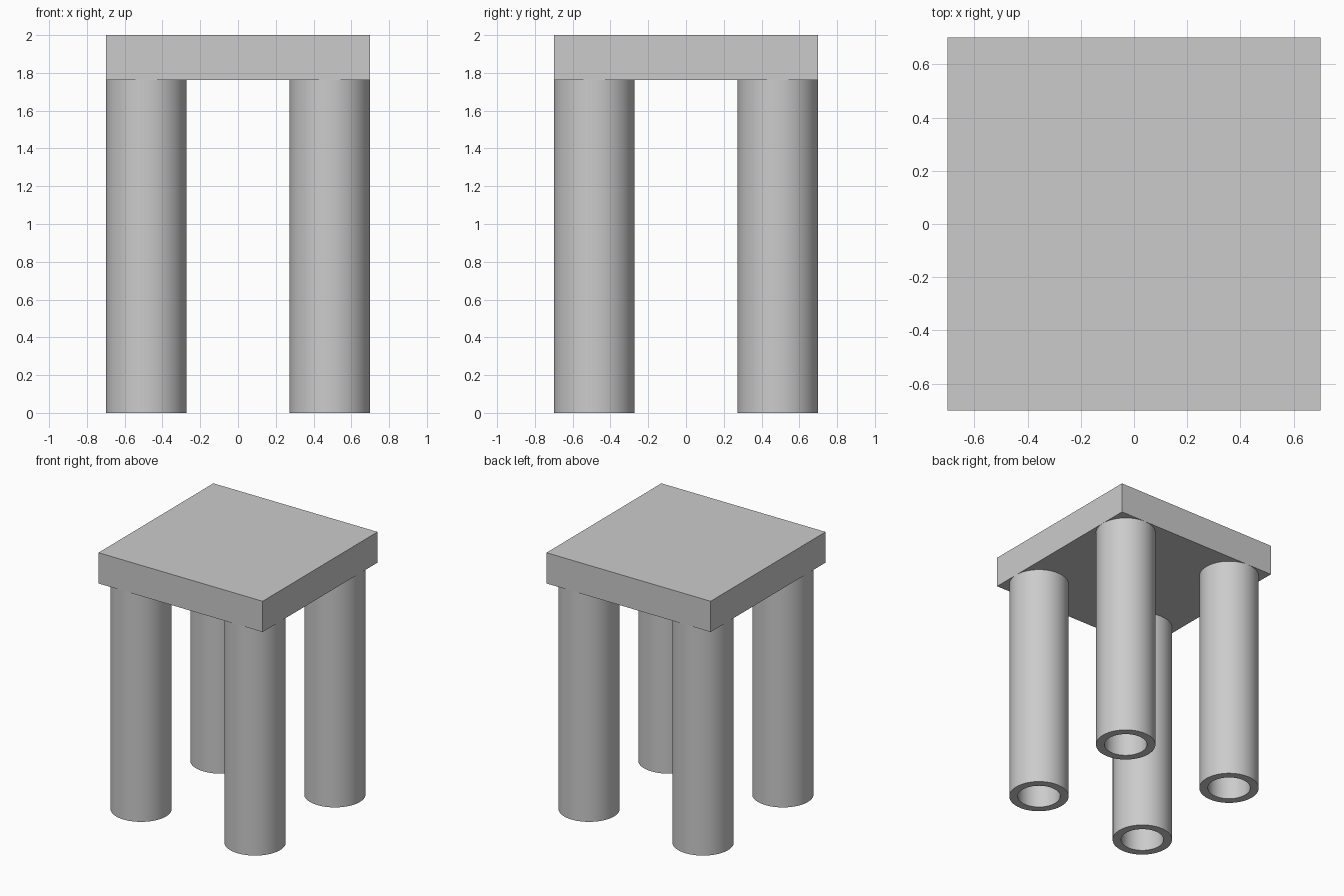
import bpy
import bmesh
import math

cube = bpy.data.objects.get("Cube")
if cube:
    bpy.data.objects.remove(cube, do_unlink=True)

HALF = 0.70          # half width of the square top
UNDERSIDE = 1.763    # height where the legs meet the top
HEIGHT = 2.0
OUTER, INNER = 0.214, 0.153
SIDES = 64

grey = bpy.data.materials.new("light grey")
grey.use_nodes = True
colour = (0.6, 0.6, 0.6, 1)
grey.diffuse_color = colour
grey.node_tree.nodes["Principled BSDF"].inputs["Base Color"].default_value = colour


def add_object(name, bm, location):
    bmesh.ops.recalc_face_normals(bm, faces=bm.faces)
    mesh = bpy.data.meshes.new(name)
    bm.to_mesh(mesh)
    bm.free()
    mesh.materials.append(grey)
    obj = bpy.data.objects.new(name, mesh)
    obj.location = location
    bpy.context.collection.objects.link(obj)
    return obj


def add_tube(name, x, y):
    """Hollow leg: a rectangular wall section spun around the leg axis."""
    bm = bmesh.new()
    section = [(INNER, 0), (OUTER, 0), (OUTER, UNDERSIDE), (INNER, UNDERSIDE)]
    verts = [bm.verts.new((r, 0, z)) for r, z in section]
    edges = [bm.edges.new((verts[i], verts[(i + 1) % 4])) for i in range(4)]
    bmesh.ops.spin(bm, geom=verts + edges, cent=(0, 0, 0), axis=(0, 0, 1),
                   angle=math.tau, steps=SIDES, use_merge=True)
    bmesh.ops.remove_doubles(bm, verts=bm.verts, dist=0.0001)
    leg = add_object(name, bm, (x, y, 0))
    bpy.ops.object.select_all(action="DESELECT")
    leg.select_set(True)
    bpy.context.view_layer.objects.active = leg
    bpy.ops.object.shade_smooth_by_angle(angle=math.radians(30))


# Square slab top
slab = bmesh.new()
bmesh.ops.create_cube(slab, size=1)
bmesh.ops.scale(slab, vec=(2 * HALF, 2 * HALF, HEIGHT - UNDERSIDE), verts=slab.verts)
add_object("top_slab", slab, (0, 0, (HEIGHT + UNDERSIDE) / 2))

# Four tubular legs, flush with the slab edges
offset = HALF - OUTER
for side, sx in (("left", 1), ("right", -1)):
    for end, sy in (("front", -1), ("back", 1)):
        add_tube(f"{end}_{side}_leg", sx * offset, sy * offset)
